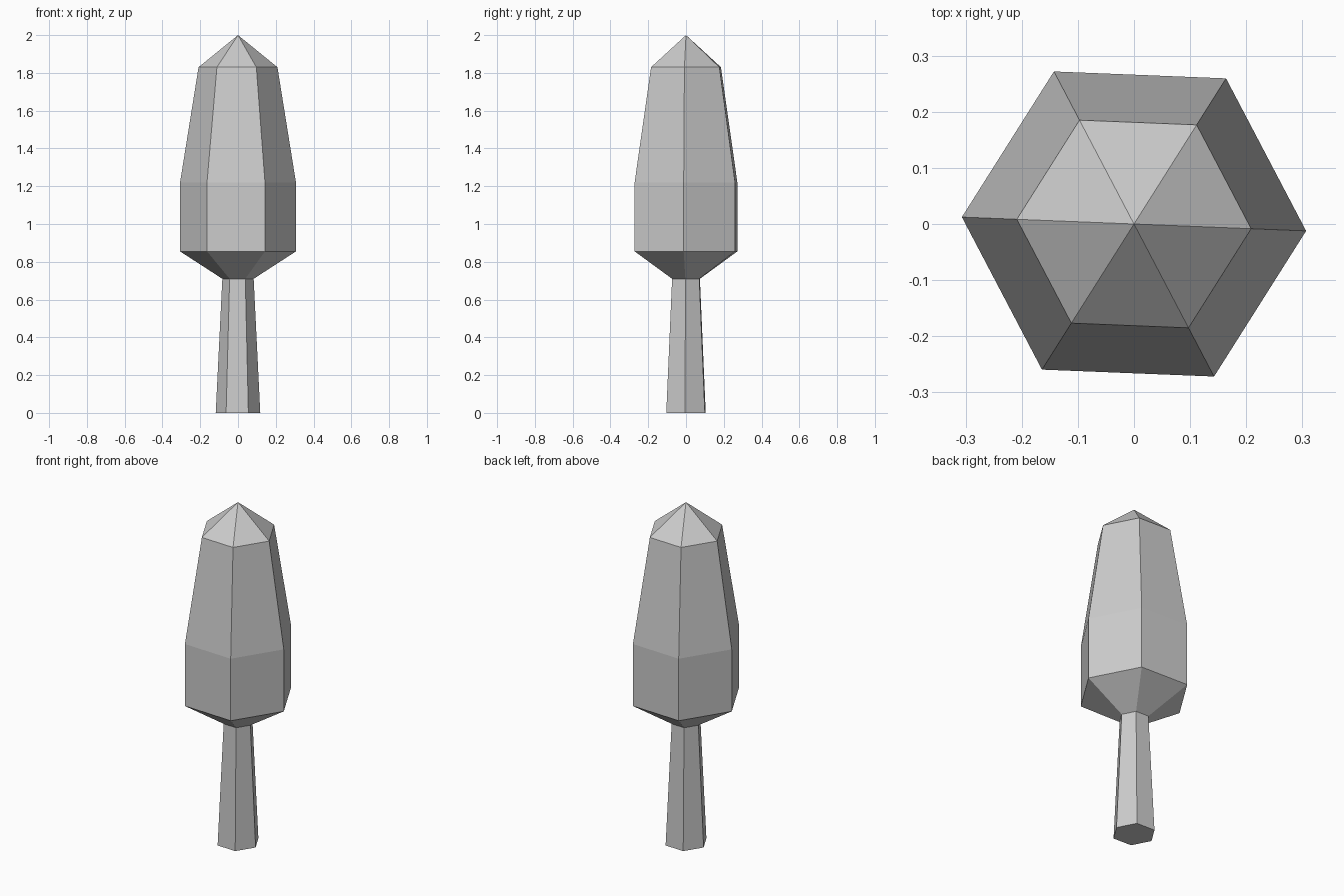
import bpy, bmesh
from math import cos, sin, radians, tau

if "Cube" in bpy.data.objects:
    bpy.data.objects.remove(bpy.data.objects["Cube"])

SIDES = 6
TURN = radians(-2.3)


def lathe(name, profile, cap_bottom=False):
    """Six-sided flat-shaded solid from (radius, z) rings; radius 0 closes to a point."""
    bm = bmesh.new()
    rings = []
    for r, z in profile:
        count = SIDES if r > 0 else 1
        rings.append([bm.verts.new((r * cos(TURN + tau * i / SIDES),
                                    r * sin(TURN + tau * i / SIDES), z))
                      for i in range(count)])
    for low, high in zip(rings, rings[1:]):
        for i in range(SIDES):
            j = (i + 1) % SIDES
            if len(high) == 1:
                bm.faces.new((low[i], low[j], high[0]))
            else:
                bm.faces.new((low[i], low[j], high[j], high[i]))
    if cap_bottom:
        bm.faces.new(rings[0][::-1])
    mesh = bpy.data.meshes.new(name)
    bm.to_mesh(mesh)
    bm.free()
    obj = bpy.data.objects.new(name, mesh)
    bpy.context.collection.objects.link(obj)
    return obj


# Tapered trunk standing on the ground
lathe("trunk", [(0.118, 0), (0.083, 0.71)], cap_bottom=True)

# Foliage: flared underside, straight band, tapering body, pointed tip
lathe("foliage", [(0.083, 0.71), (0.307, 0.855), (0.307, 1.22),
                  (0.209, 1.83), (0, 2.0)])
